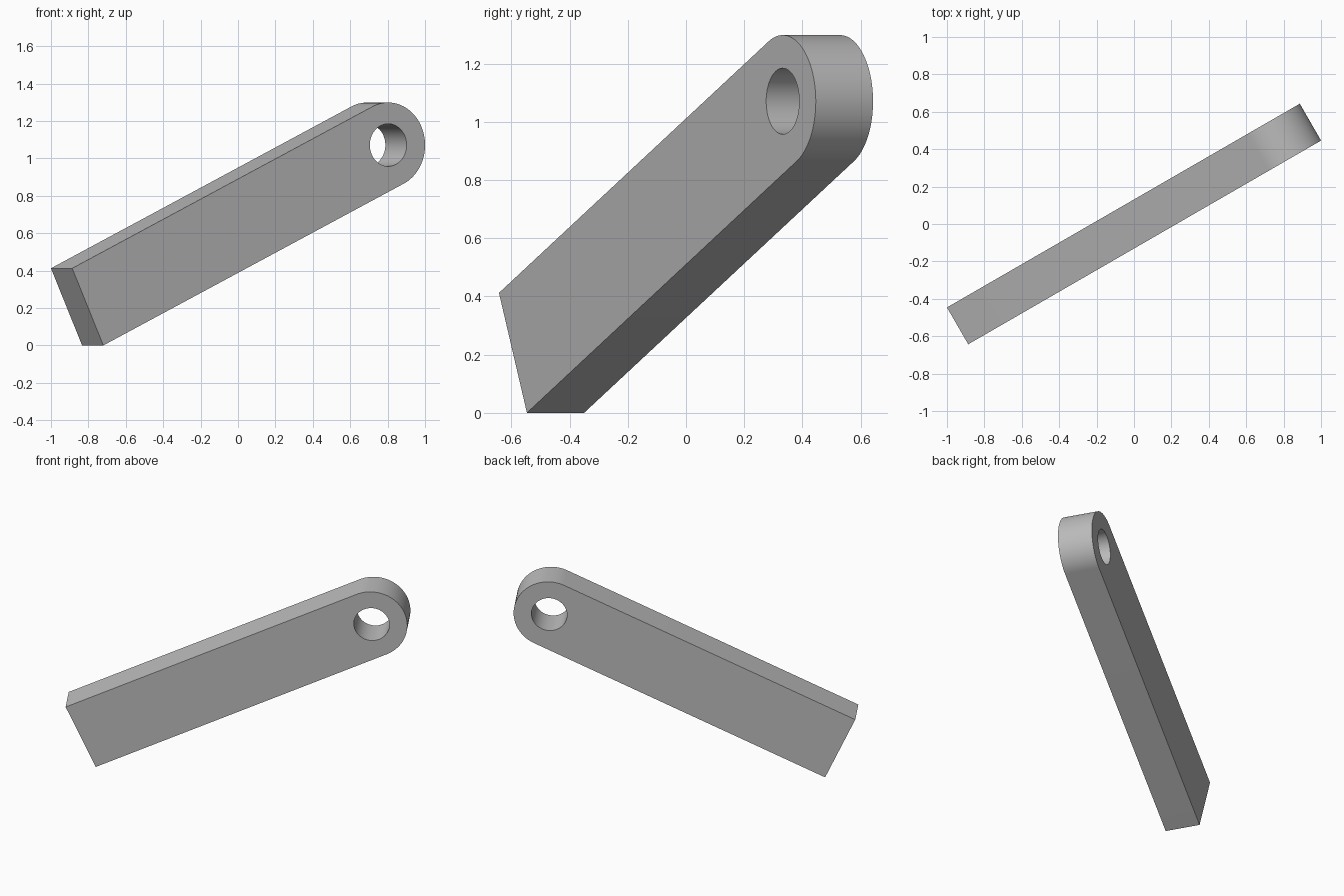
import bpy
import bmesh
from math import cos, sin, radians, pi
from mathutils import Matrix, Vector

cube = bpy.data.objects.get("Cube")
if cube:
    bpy.data.objects.remove(cube, do_unlink=True)

# Proportions: everything follows from the radius of the rounded end
R = 0.2274
LENGTH = 9 * R
TILT, TURN = radians(25), radians(30)
SEGMENTS = 48
EYE = Vector((3.79 * R, 0, LENGTH * sin(TILT) + R * cos(TILT)))


def arc(radius, start, end, count):
    step = (end - start) / count
    return [Vector((radius * cos(start + i * step), 0, radius * sin(start + i * step)))
            for i in range(count + 1)]


def add_loop(bm, points):
    verts = [bm.verts.new(p) for p in points]
    return [bm.edges.new((v, verts[i - 1])) for i, v in enumerate(verts)]


# Side profile: square end, rounded end and a round hole
bm = bmesh.new()
outline = arc(R, -pi / 2, pi / 2, SEGMENTS)
outline += [Vector((-LENGTH, 0, R)), Vector((-LENGTH, 0, -R))]
hole = arc(R / 2, 0, 2 * pi, SEGMENTS)[:-1]
edges = add_loop(bm, outline) + add_loop(bm, hole)
bmesh.ops.triangle_fill(bm, edges=edges, use_beauty=True, normal=(0, -1, 0))

# Thickness, centred on the profile plane
extruded = bmesh.ops.extrude_face_region(bm, geom=bm.faces[:], use_keep_orig=True)
bmesh.ops.translate(bm, vec=(0, R, 0),
                    verts=[g for g in extruded["geom"] if isinstance(g, bmesh.types.BMVert)])
bmesh.ops.translate(bm, vec=(0, -R / 2, 0), verts=bm.verts)
bmesh.ops.recalc_face_normals(bm, faces=bm.faces)

# Raise the rounded end, then swing the arm round
placement = (Matrix.Rotation(TURN, 4, "Z") @ Matrix.Translation(EYE)
             @ Matrix.Rotation(-TILT, 4, "Y"))
bmesh.ops.transform(bm, matrix=placement, verts=bm.verts)

mesh = bpy.data.meshes.new("lever_arm")
bm.to_mesh(mesh)
bm.free()
arm = bpy.data.objects.new("lever_arm", mesh)
bpy.context.collection.objects.link(arm)

# Plain grey finish
grey = bpy.data.materials.new("plain_grey")
grey.use_nodes = True
colour = (0.5, 0.5, 0.5, 1)
grey.diffuse_color = colour
grey.node_tree.nodes["Principled BSDF"].inputs["Base Color"].default_value = colour
mesh.materials.append(grey)

# Smooth the round end and hole, keep the edges crisp
bpy.ops.object.select_all(action="DESELECT")
arm.select_set(True)
bpy.context.view_layer.objects.active = arm
bpy.ops.object.shade_smooth_by_angle(angle=radians(20))
